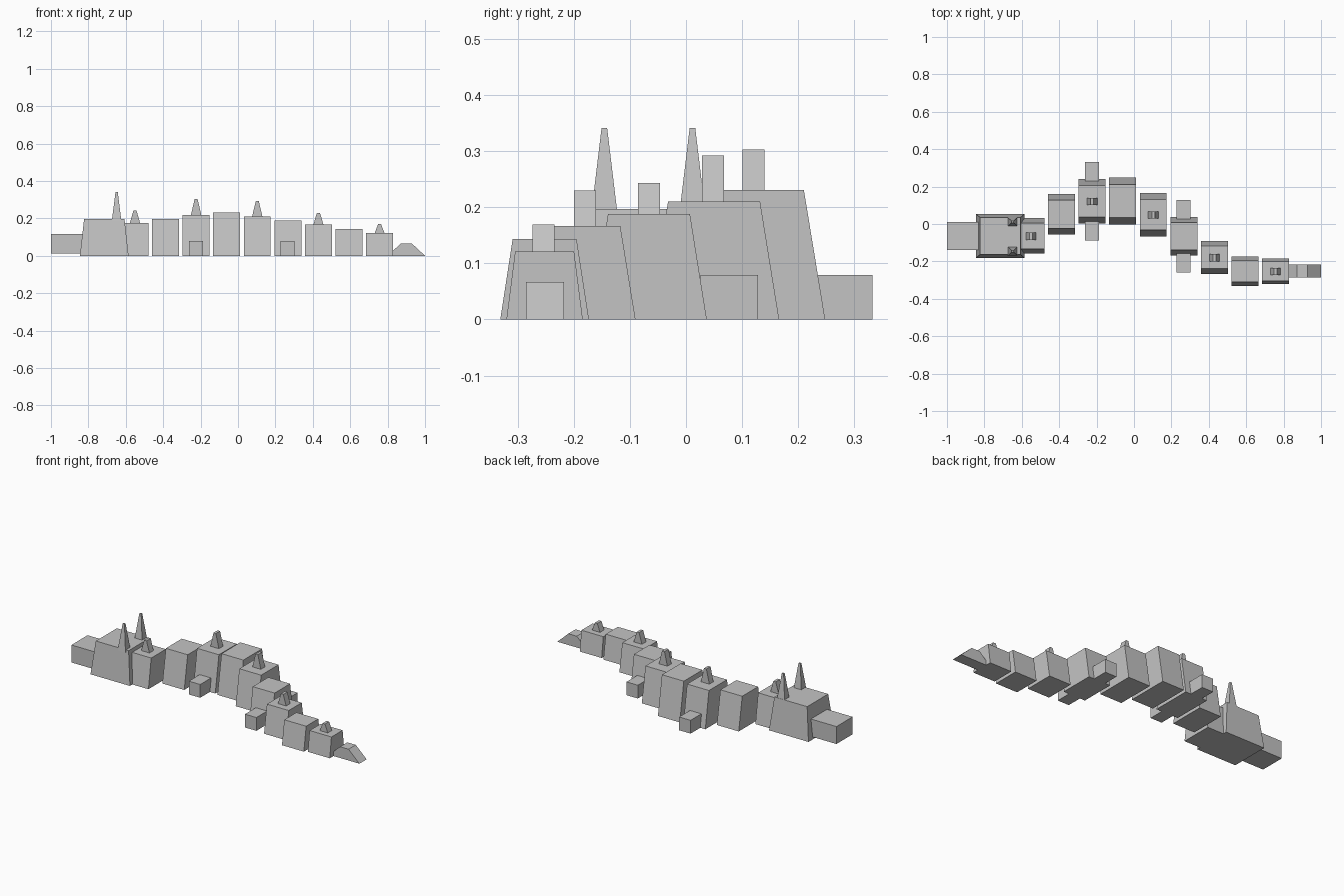
import bpy
import bmesh

cube = bpy.data.objects.get("Cube")
if cube:
    bpy.data.objects.remove(cube, do_unlink=True)

grey = bpy.data.materials.new("plain grey")
grey.use_nodes = True
COLOR = (0.55, 0.55, 0.55, 1)
grey.diffuse_color = COLOR
grey.node_tree.nodes["Principled BSDF"].inputs["Base Color"].default_value = COLOR


def block(name, x, y, z0, z1, base, top=None):
    """Flat-sided block tapering from base half-sizes to top half-sizes."""
    top = top or base
    bm = bmesh.new()
    bmesh.ops.create_cube(bm, size=2)
    for v in bm.verts:
        hx, hy = top if v.co.z > 0 else base
        v.co = (x + v.co.x * hx, y + v.co.y * hy, z1 if v.co.z > 0 else z0)
    mesh = bpy.data.meshes.new(name)
    bm.to_mesh(mesh)
    bm.free()
    mesh.materials.append(grey)
    ob = bpy.data.objects.new(name, mesh)
    bpy.context.collection.objects.link(ob)
    return ob


# Head, snout and horns
HEAD_Y = -0.064
block("head", -0.715, HEAD_Y, 0, 0.197, (0.13, 0.118), (0.108, 0.099))
block("snout", -0.895, HEAD_Y, 0.013, 0.117, (0.105, 0.076))
for side, sign in (("left", 1), ("right", -1)):
    block("horn_" + side, -0.649, HEAD_Y - 0.003 + sign * 0.0785, 0.183, 0.341,
          (0.026, 0.024), (0.006, 0.005))

# Body segments: centre y, height, half width at base, half width at top
segments = [
    (-0.064, 0.176, 0.095, 0.069),
    (0.052, 0.197, 0.108, 0.075),
    (0.122, 0.218, 0.119, 0.085),
    (0.122, 0.231, 0.126, 0.088),
    (0.050, 0.210, 0.116, 0.082),
    (-0.066, 0.188, 0.103, 0.073),
    (-0.178, 0.166, 0.088, 0.061),
    (-0.252, 0.143, 0.079, 0.057),
    (-0.252, 0.121, 0.068, 0.0525),
]
for i, (y, height, wide, narrow) in enumerate(segments):
    x = -0.551 + i * 0.1635
    n = str(i + 1)
    block("body_segment_" + n, x, y, 0, height, (0.072, wide), (0.072, narrow))
    # Back spike on every other segment
    if i % 2 == 0:
        tip = (0.243, 0.303, 0.292, 0.230, 0.169)[i // 2]
        block("back_spike_" + n, x, y - 0.002, height - 0.01, tip,
              (0.03, 0.0195), (0.008, 0.0195))
    # Pairs of feet
    if i in (2, 5):
        for side, sign in (("back", 1), ("front", -1)):
            block("foot_" + side + "_" + n, x - 0.001, y + sign * (wide + 0.04),
                  0, 0.079, (0.0375, 0.051))

# Tail tip
block("tail_tip", 0.9, -0.251, 0, 0.067, (0.1, 0.034), (0.028, 0.034))
